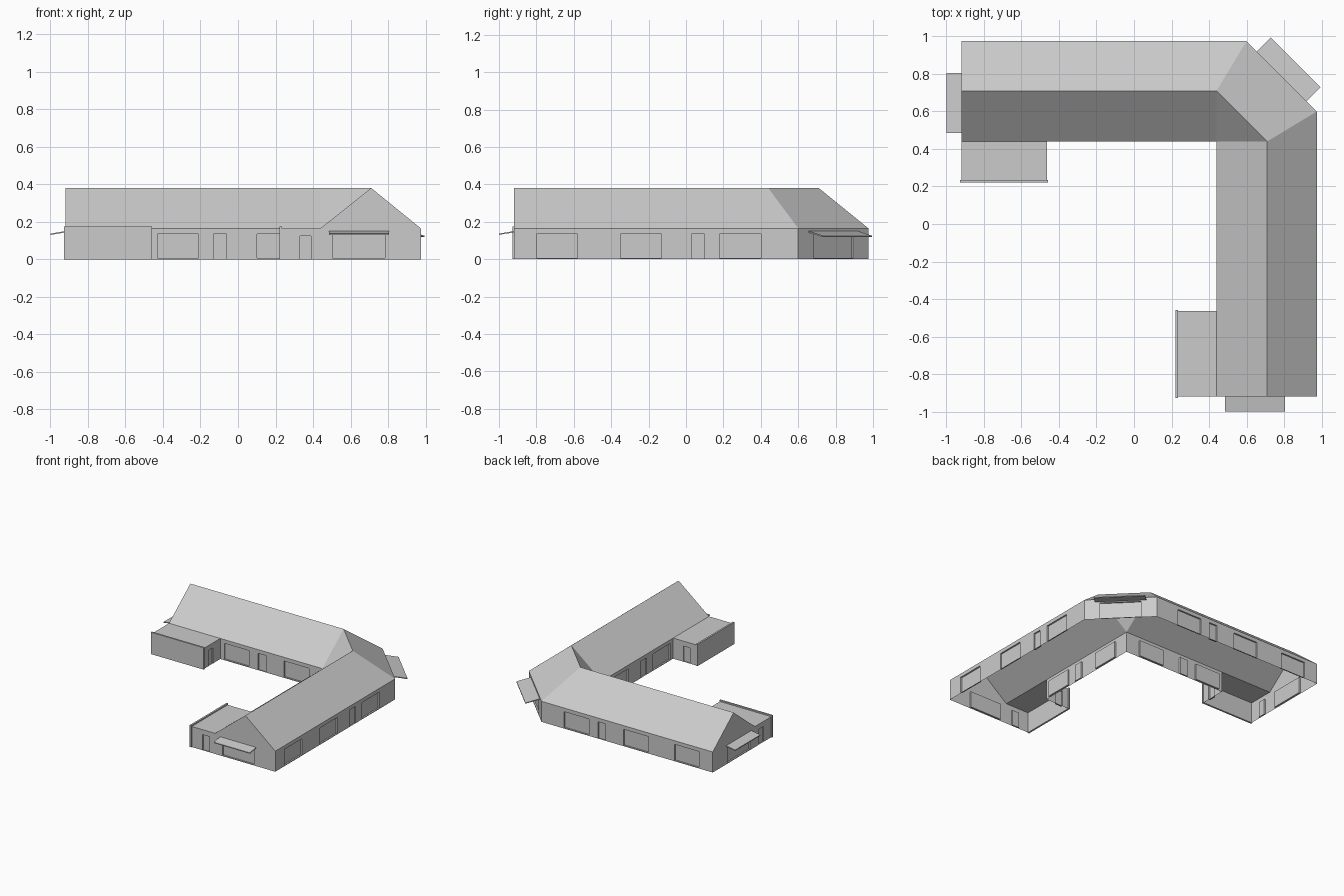
import bpy, bmesh, math
from mathutils import Vector, Matrix

cube = bpy.data.objects.get("Cube")
if cube:
    bpy.data.objects.remove(cube)

grey = bpy.data.materials.new("plain grey")
grey.use_nodes = True
colour = (0.6, 0.6, 0.6, 1)
grey.diffuse_color = colour
grey.node_tree.nodes["Principled BSDF"].inputs["Base Color"].default_value = colour

EAVE, RIDGE = 0.165, 0.38
INNER, MID, OUTER = 0.44, 0.71, 0.975    # wing cross-section
END, CHAMFER = -0.92, 0.6                # gable end and cut corner
ANNEX, ANNEX_END = 0.225, -0.465
UP = Vector((0, 0, 1))


def face(bm, *pts):
    return bm.faces.new([bm.verts.new(p) for p in pts])


def wall(bm, p, q, openings=(), depth=0.012):
    """Wall with its outside on the right of p to q; openings are (start, end, sill, head)."""
    p, q = Vector((*p, 0)), Vector((*q, 0))
    along = (q - p).normalized()
    inward = UP.cross(along) * depth

    def at(s, z, back=0):
        return p + along * s + UP * z + inward * back

    def panel(a, b, low, high, back=0):
        if b - a > 1e-4 and high - low > 1e-4:
            face(bm, at(a, low, back), at(b, low, back), at(b, high, back), at(a, high, back))

    done = 0
    for a, b, low, high in openings:
        panel(done, a, 0, EAVE)
        panel(a, b, 0, low)
        panel(a, b, high, EAVE)
        panel(a, b, low, high, 1)
        rim = [(a, low), (b, low), (b, high), (a, high)]
        for i, c in enumerate(rim):
            d = rim[(i + 1) % 4]
            face(bm, at(*c), at(*d), at(*d, 1), at(*c, 1))
        done = b
    panel(done, (q - p).length, 0, EAVE)


def mirror_wing(bm):
    """Reflect the geometry across the diagonal to make the second wing."""
    copy = bmesh.ops.duplicate(bm, geom=bm.verts[:] + bm.edges[:] + bm.faces[:])["geom"]
    for v in copy:
        if isinstance(v, bmesh.types.BMVert):
            v.co.x, v.co.y = v.co.y, v.co.x
    bmesh.ops.reverse_faces(bm, faces=[f for f in copy if isinstance(f, bmesh.types.BMFace)])


def finish(bm, name):
    bmesh.ops.remove_doubles(bm, verts=bm.verts[:], dist=1e-4)
    mesh = bpy.data.meshes.new(name)
    bm.to_mesh(mesh)
    bm.free()
    mesh.materials.append(grey)
    bpy.context.collection.objects.link(bpy.data.objects.new(name, mesh))


def box(bm, low, high):
    low, high = Vector(low), Vector(high)
    m = Matrix.Translation((low + high) / 2) @ Matrix.Diagonal((*(high - low), 1))
    bmesh.ops.create_cube(bm, size=1, matrix=m)


def canopy(bm, centre, angle, width, reach, z_wall, z_tip, thick=0.007):
    """Thin sloping plate that leaves the wall in the direction of the angle."""
    out = Vector((math.cos(angle), math.sin(angle), 0))
    side = UP.cross(out) * width / 2
    foot = Vector((*centre, 0))
    base = face(bm, *(foot + out * r + side * s + UP * z for r, s, z in
                      ((0, -1, z_wall), (reach, -1, z_tip), (reach, 1, z_tip), (0, 1, z_wall))))
    top = bmesh.ops.extrude_face_region(bm, geom=[base])["geom"]
    for v in top:
        if isinstance(v, bmesh.types.BMVert):
            v.co.z += thick
    bmesh.ops.recalc_face_normals(bm, faces=bm.faces[:])


# Walls with recessed windows and doors
def window(a, b):
    return (a, b, 0.006, 0.135)


def door(a, b, head=0.135):
    return (a, b, 0, head)


bm = bmesh.new()
wall(bm, (INNER, INNER), (INNER, ANNEX_END),
     [window(0.12, 0.34), door(0.50, 0.57), window(0.65, 0.87)])
wall(bm, (INNER, ANNEX_END), (ANNEX, ANNEX_END), [door(0.09, 0.15, 0.125)])
wall(bm, (ANNEX, END), (OUTER, END), [door(0.105, 0.165, 0.125), window(0.28, 0.56)])
wall(bm, (OUTER, END), (OUTER, CHAMFER),
     [window(0.12, 0.34), window(0.57, 0.79), door(0.95, 1.02), window(1.10, 1.32)])
face(bm, (INNER, END, EAVE), (OUTER, END, EAVE), (MID, END, RIDGE))
mirror_wing(bm)
wall(bm, (OUTER, CHAMFER), (CHAMFER, OUTER), [window(0.115, 0.415)])
finish(bm, "walls")

# Pitched roof: two slopes per wing, then the valley and corner faces
bm = bmesh.new()
ridge_a, ridge_b = (MID, END, RIDGE), (MID, INNER, RIDGE)
ridge_c = (INNER, MID, RIDGE)
face(bm, (INNER, INNER, EAVE), (INNER, END, EAVE), ridge_a, ridge_b)
face(bm, (OUTER, END, EAVE), (OUTER, CHAMFER, EAVE), ridge_b, ridge_a)
mirror_wing(bm)
face(bm, (INNER, INNER, EAVE), ridge_b, ridge_c)
face(bm, (OUTER, CHAMFER, EAVE), (CHAMFER, OUTER, EAVE), ridge_c, ridge_b)
finish(bm, "pitched_roof")

# Flat annex roofs
bm = bmesh.new()
face(bm, (ANNEX, END, EAVE), (INNER, END, EAVE),
     (INNER, ANNEX_END, EAVE), (ANNEX, ANNEX_END, EAVE))
mirror_wing(bm)
finish(bm, "annex_roofs")

# Annex front walls rising into a parapet
bm = bmesh.new()
box(bm, (0.22, END - 0.007, 0), (0.234, ANNEX_END + 0.006, 0.175))
mirror_wing(bm)
finish(bm, "parapet_walls")

# Canopies over the gable windows and the corner window
bm = bmesh.new()
canopy(bm, (0.645, END), -math.pi / 2, 0.32, 0.08, 0.143, 0.13)
mirror_wing(bm)
finish(bm, "gable_canopies")

bm = bmesh.new()
corner = (CHAMFER + OUTER) / 2
canopy(bm, (corner, corner), math.pi / 4, 0.375, 0.105, 0.143, 0.118)
finish(bm, "corner_canopy")
